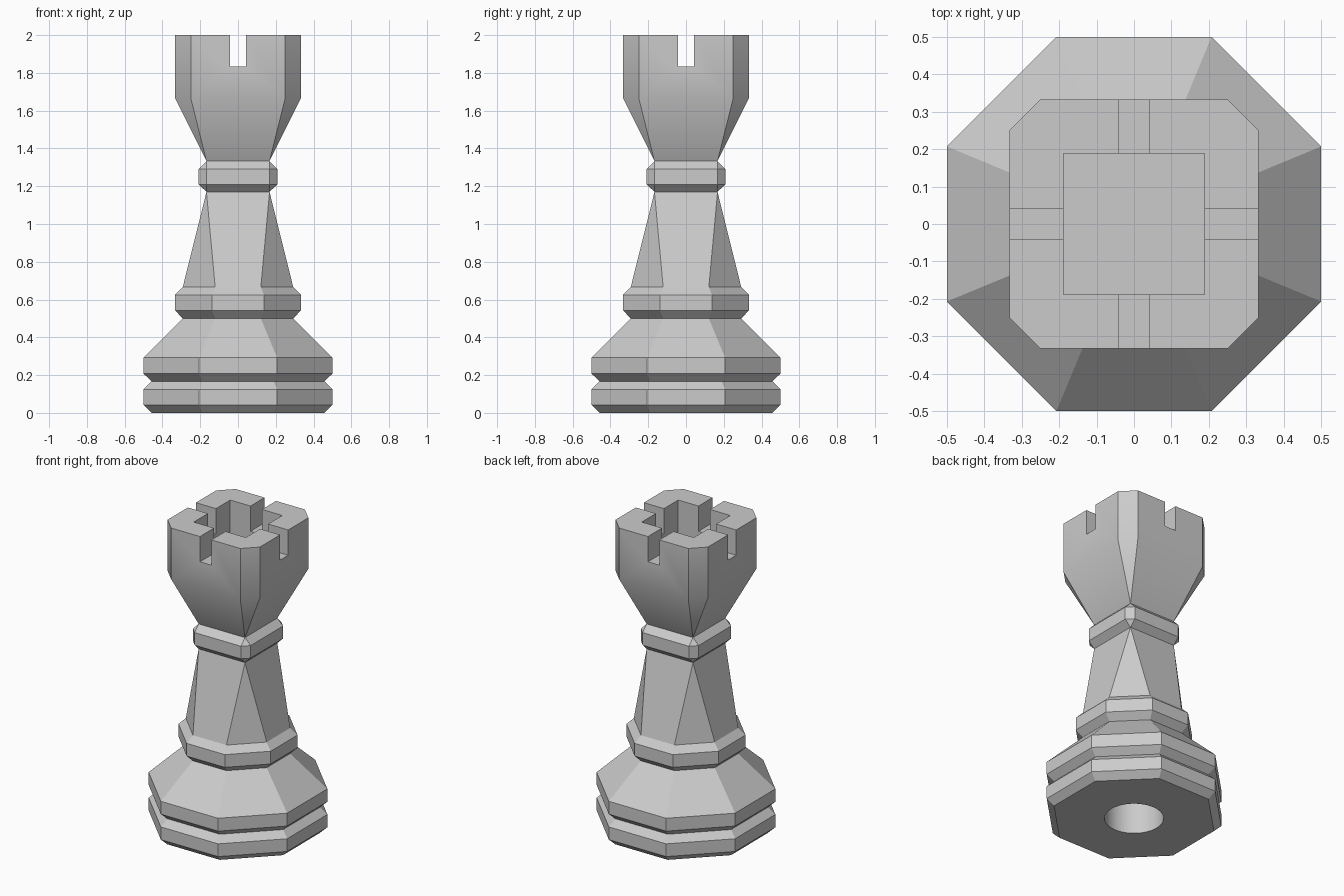
import bpy, bmesh, math

cube = bpy.data.objects.get("Cube")
if cube:
    bpy.data.objects.remove(cube, do_unlink=True)

# Single grey material
grey = bpy.data.materials.new("plain grey")
grey.use_nodes = True
colour = (0.6, 0.6, 0.6, 1.0)
grey.diffuse_color = colour
grey.node_tree.nodes["Principled BSDF"].inputs["Base Color"].default_value = colour

OCT = math.tan(math.pi / 8)  # flat half-width of a regular octagon


def ring(bm, z, r, f):
    """Square of half-width r whose corners are cut back to f."""
    quarter = [(r, -f), (r, f)]
    verts = []
    for _ in range(4):
        verts += [bm.verts.new((x, y, z)) for x, y in quarter]
        quarter = [(-y, x) for x, y in quarter]
    return verts


def loft(name, sections):
    """Solid through a stack of (height, half-width, flat half-width)."""
    bm = bmesh.new()
    rings = [ring(bm, *s) for s in sections]
    for low, high in zip(rings, rings[1:]):
        for i in range(8):
            j = (i + 1) % 8
            bm.faces.new((low[i], low[j], high[j], high[i]))
    bm.faces.new(rings[0][::-1])
    bm.faces.new(rings[-1])
    bmesh.ops.remove_doubles(bm, verts=bm.verts, dist=1e-4)
    bmesh.ops.recalc_face_normals(bm, faces=bm.faces)
    mesh = bpy.data.meshes.new(name)
    bm.to_mesh(mesh)
    bm.free()
    mesh.materials.append(grey)
    ob = bpy.data.objects.new(name, mesh)
    bpy.context.collection.objects.link(ob)
    return ob


def activate(ob):
    bpy.ops.object.select_all(action='DESELECT')
    ob.select_set(True)
    bpy.context.view_layer.objects.active = ob


def cut(ob, cutter):
    """Subtract the cutter from the part, then discard it."""
    cutter.hide_render = True
    cutter.data.materials.clear()
    cutter.data.materials.append(grey)
    activate(ob)
    mod = ob.modifiers.new("cut", 'BOOLEAN')
    mod.object = cutter
    mod.solver = 'EXACT'
    bpy.ops.object.modifier_apply(modifier=mod.name)
    bpy.data.objects.remove(cutter, do_unlink=True)


def box(sx, sy, z0, z1):
    bpy.ops.mesh.primitive_cube_add(size=1, location=(0, 0, (z0 + z1) / 2))
    ob = bpy.context.object
    ob.scale = (sx, sy, z1 - z0)
    return ob


# Octagonal stepped base
base = loft("base", [(z, r, r * OCT) for z, r in (
    (0, 0.458), (0.042, 0.5), (0.125, 0.5), (0.167, 0.458),
    (0.208, 0.5), (0.292, 0.5), (0.5, 0.292))])

# Octagonal collar under the shaft
lower_collar = loft("lower_collar", [(z, r, r * OCT) for z, r in (
    (0.5, 0.292), (0.542, 0.333), (0.625, 0.333), (0.667, 0.292))])

# Shaft tapering from an octagon to a square
shaft = loft("shaft", [(0.667, 0.292, 0.292 * OCT), (1.17, 0.167, 0.167)])

# Square collar with clipped corners
upper_collar = loft("upper_collar", [
    (1.17, 0.167, 0.167), (1.21, 0.208, 0.167),
    (1.292, 0.208, 0.167), (1.333, 0.167, 0.167)])

# Flared crown
crown = loft("crown", [
    (1.333, 0.167, 0.167), (1.667, 0.333, 0.25), (2, 0.333, 0.25)])

# Pocket and crossing slots in the crown
cut(crown, box(0.376, 0.376, 1.667, 2.2))
cut(crown, box(0.083, 1, 1.835, 2.2))
cut(crown, box(1, 0.083, 1.835, 2.2))

# Round recess under the base
bpy.ops.mesh.primitive_cylinder_add(vertices=48, radius=0.175, depth=0.84)
cut(base, bpy.context.object)

# Soften only the shallow bends
for part in (base, lower_collar, shaft, upper_collar, crown):
    activate(part)
    bpy.ops.object.shade_smooth_by_angle(angle=math.radians(30))
